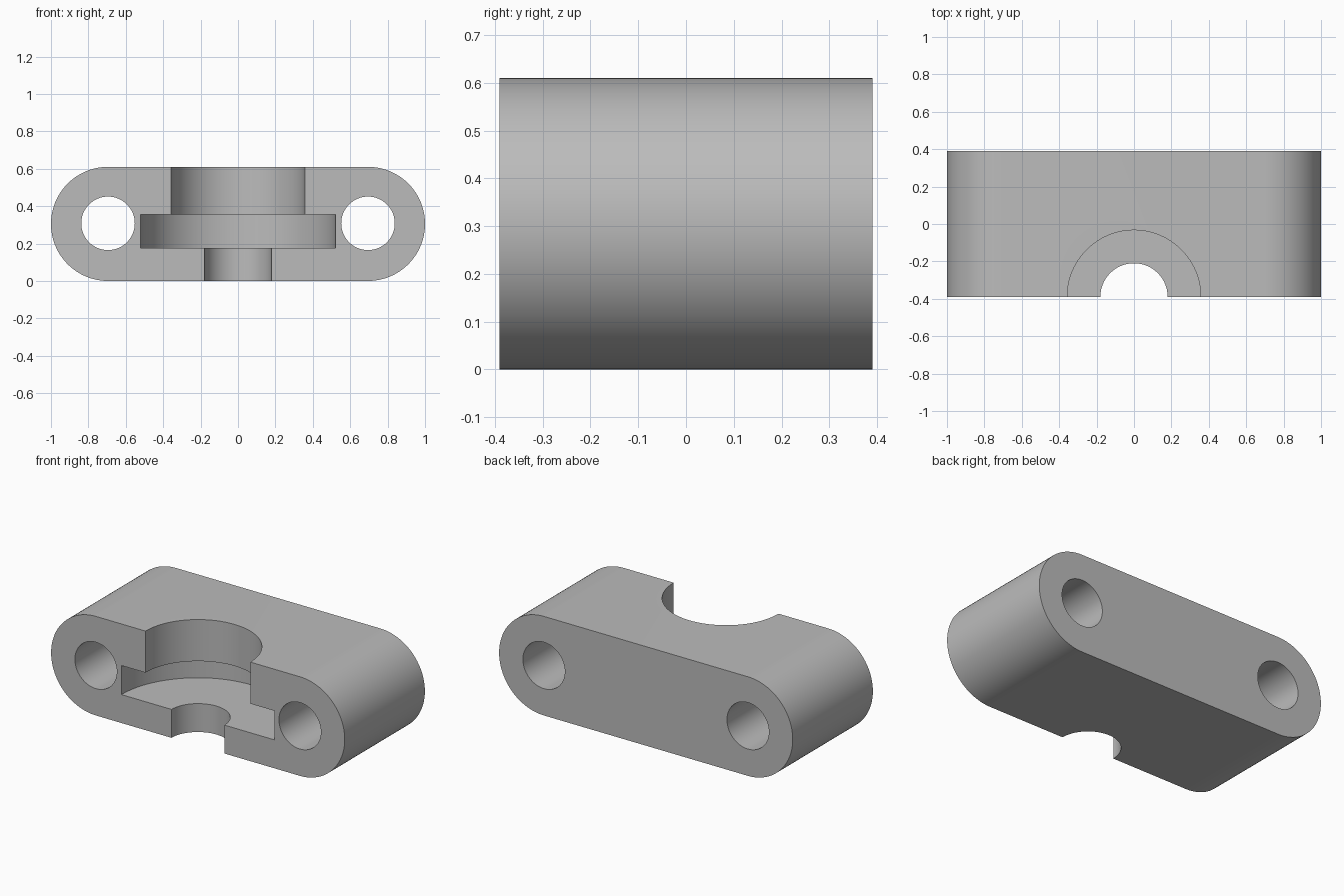
import bpy, bmesh, math
from mathutils import Matrix, Vector

cube = bpy.data.objects.get("Cube")
if cube:
    bpy.data.objects.remove(cube, do_unlink=True)

HEIGHT, DEPTH = 0.61, 0.78
END_R = HEIGHT / 2
END_X = 1 - END_R
FRONT = -DEPTH / 2

grey = bpy.data.materials.new("plain grey")
grey.use_nodes = True
grey.diffuse_color = (0.5, 0.5, 0.5, 1)
grey.node_tree.nodes["Principled BSDF"].inputs["Base Color"].default_value = (0.5, 0.5, 0.5, 1)


def finish(name, bm):
    bmesh.ops.recalc_face_normals(bm, faces=bm.faces)
    mesh = bpy.data.meshes.new(name)
    bm.to_mesh(mesh)
    bm.free()
    mesh.materials.append(grey)
    obj = bpy.data.objects.new(name, mesh)
    bpy.context.collection.objects.link(obj)
    return obj


def block():
    """Round-ended bar profile pushed from front to back."""
    bm = bmesh.new()
    verts = []
    steps = 48
    for side in (1, -1):
        for i in range(steps + 1):
            a = math.pi * i / steps - math.pi / 2
            verts.append(bm.verts.new((side * (END_X + END_R * math.cos(a)), FRONT,
                                       END_R + side * END_R * math.sin(a))))
    face = bm.faces.new(verts)
    out = bmesh.ops.extrude_face_region(bm, geom=[face])["geom"]
    moved = [v for v in out if isinstance(v, bmesh.types.BMVert)]
    bmesh.ops.translate(bm, verts=moved, vec=(0, DEPTH, 0))
    return finish("clamp_block", bm)


def bolt_hole(x):
    bm = bmesh.new()
    place = Matrix.Translation((x, 0, END_R + 0.003)) @ Matrix.Rotation(math.pi / 2, 4, "X")
    bmesh.ops.create_cone(bm, cap_ends=True, segments=64, radius1=0.143,
                          radius2=0.143, depth=1.2, matrix=place)
    return finish("bolt_hole_cutter", bm)


def stepped_bore():
    """Lathed cutter: narrow throat, wide flange groove, upper bore."""
    bm = bmesh.new()
    profile = [(0, -0.1), (0.18, -0.1), (0.18, 0.175), (0.521, 0.175),
               (0.521, 0.354), (0.357, 0.354), (0.357, 0.75), (0, 0.75)]
    verts = [bm.verts.new((r, FRONT, z)) for r, z in profile]
    edges = [bm.edges.new(pair) for pair in zip(verts, verts[1:])]
    bmesh.ops.spin(bm, geom=verts + edges, cent=Vector((0, FRONT, 0)), axis=(0, 0, 1),
                   angle=math.tau, steps=96)
    bmesh.ops.remove_doubles(bm, verts=bm.verts, dist=0.0001)
    return finish("stepped_bore_cutter", bm)


# Cut the bolt holes and the half bore out of the block
body = block()
bpy.ops.object.select_all(action="DESELECT")
bpy.context.view_layer.objects.active = body
body.select_set(True)
for cutter in (bolt_hole(-END_X), bolt_hole(END_X), stepped_bore()):
    cutter.hide_render = True
    cut = body.modifiers.new(cutter.name, "BOOLEAN")
    cut.operation = "DIFFERENCE"
    cut.solver = "EXACT"
    cut.object = cutter
    bpy.ops.object.modifier_apply(modifier=cut.name)
    bpy.data.objects.remove(cutter, do_unlink=True)

bpy.ops.object.shade_smooth_by_angle(angle=math.radians(30))
